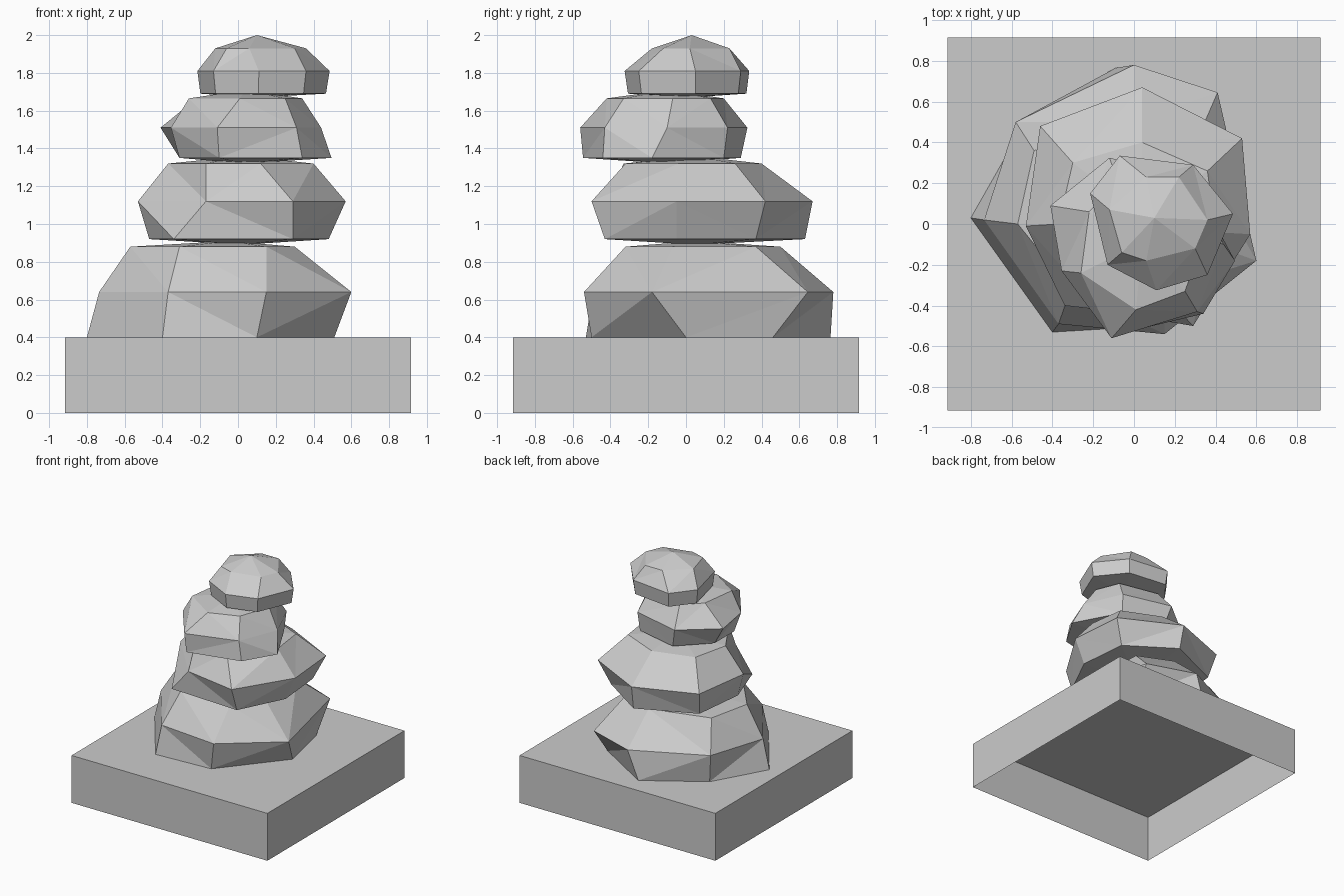
import bpy, bmesh

if "Cube" in bpy.data.objects:
    bpy.data.objects.remove(bpy.data.objects["Cube"])

def finish(name, bm):
    bmesh.ops.recalc_face_normals(bm, faces=bm.faces)
    mesh = bpy.data.meshes.new(name)
    bm.to_mesh(mesh)
    bm.free()
    ob = bpy.data.objects.new(name, mesh)
    bpy.context.collection.objects.link(ob)
    return ob

def stone(name, heights, lower, middle, upper, base, peak):
    """Faceted stone: three outlines, fanned to a base point and a peak."""
    bm = bmesh.new()
    rings = [[bm.verts.new((x, y, z)) for x, y in ring]
             for z, ring in zip(heights, (lower, middle, upper))]
    n = len(middle)
    bottom, top = bm.verts.new(base), bm.verts.new(peak)
    for i in range(n):
        j = (i + 1) % n
        for a, b in zip(rings, rings[1:]):
            bm.faces.new((a[i], a[j], b[j], b[i]))
        bm.faces.new((rings[0][j], rings[0][i], bottom))
        bm.faces.new((rings[-1][i], rings[-1][j], top))
    bmesh.ops.triangulate(bm, faces=[f for f in bm.faces if len(f.verts) > 3])
    return finish(name, bm)

def shrink(ring, s, cx, cy):
    return [(cx + (x - cx) * s, cy + (y - cy) * s) for x, y in ring]

# Square plinth, open underneath
bm = bmesh.new()
bmesh.ops.create_cube(bm, size=1)
for v in bm.verts:
    v.co = (v.co.x * 1.83, v.co.y * 1.83, (v.co.z + 0.5) * 0.4)
bm.normal_update()
bmesh.ops.delete(bm, geom=[f for f in bm.faces if f.normal.z < -0.5], context='FACES_ONLY')
top_face = max(bm.faces, key=lambda f: f.calc_center_median().z)
mesh = bpy.data.meshes.new("plinth")
bm.to_mesh(mesh)
bm.free()
bpy.context.collection.objects.link(bpy.data.objects.new("plinth", mesh))

# Outlines run left, front, right, back
stone("bottom_stone", (0.40, 0.64, 0.88),
      [(-.80, .03), (-.40, -.53), (.10, -.50), (.51, 0), (.41, .46), (-.09, .765), (-.55, .47)],
      [(-.735, .02), (-.37, -.49), (.15, -.54), (.60, -.18), (.41, .645), (0, .78), (-.58, .50)],
      [(-.57, 0), (-.31, -.32), (.15, -.32), (.30, -.07), (.29, .37), (0, .50), (-.49, .36)],
      (-.1, .1, .40), (-.05, .05, .91))

stone("second_stone", (0.92, 1.12, 1.32),
      [(-.47, -.02), (-.34, -.40), (.29, -.43), (.48, -.05), (.44, .37), (.05, .63), (-.42, .42)],
      [(-.53, -.01), (-.17, -.42), (.29, -.50), (.57, -.05), (.53, .42), (.04, .67), (-.46, .48)],
      [(-.37, 0), (-.17, -.33), (.12, -.32), (.40, -.04), (.36, .26), (.04, .40), (-.30, .30)],
      (.02, .05, .89), (.03, .05, 1.36))

stone("third_stone", (1.35, 1.51, 1.665),
      [(-.31, .06), (-.31, -.20), (-.10, -.545), (.34, -.44), (.495, -.18), (.29, .20), (-.08, .29)],
      [(-.41, .09), (-.355, -.23), (-.11, -.56), (.31, -.43), (.44, -.10), (.30, .22), (-.12, .325)],
      [(-.22, .06), (-.26, -.24), (.01, -.42), (.25, -.33), (.34, -.07), (.26, .13), (-.08, .20)],
      (.03, -.1, 1.32), (.04, -.09, 1.71))

cap = [(-.215, .15), (-.13, -.20), (.11, -.325), (.36, -.25), (.485, .05), (.29, .29), (-.07, .335)]
stone("top_stone", (1.69, 1.81, 1.93),
      shrink(cap, .95, .1, .03), cap,
      [(-.12, .07), (-.06, -.14), (.06, -.18), (.30, -.12), (.36, .02), (.22, .23), (.06, .23)],
      (.1, .02, 1.67), (.1, .03, 2.0))
